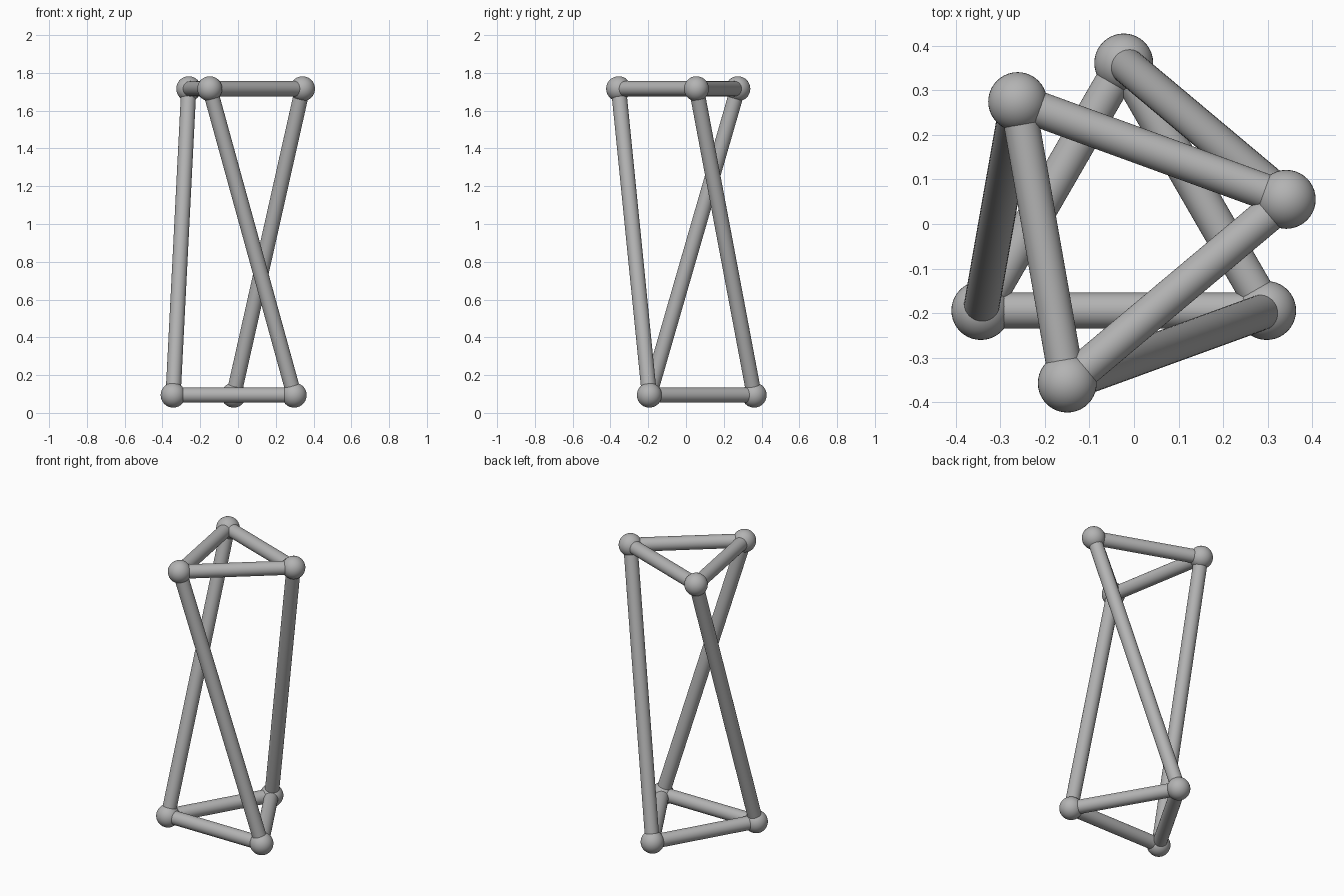
import bpy
from math import cos, sin, radians
from mathutils import Vector

cube = bpy.data.objects.get("Cube")
if cube:
    bpy.data.objects.remove(cube, do_unlink=True)

CENTRE_X, CENTRE_Y, RING = -0.023, -0.009, 0.37
LOW_Z, HIGH_Z = 0.094, 1.716
BALL_R, ROD_R = 0.066, 0.04

grey = bpy.data.materials.new("plain grey")
grey.use_nodes = True
colour = (0.45, 0.45, 0.45, 1)
grey.diffuse_color = colour
grey.node_tree.nodes["Principled BSDF"].inputs["Base Color"].default_value = colour


def finish(name):
    obj = bpy.context.object
    obj.name = name
    obj.data.materials.append(grey)
    bpy.ops.object.shade_smooth_by_angle()


def ball(name, centre):
    bpy.ops.mesh.primitive_uv_sphere_add(segments=40, ring_count=20, radius=BALL_R, location=centre)
    finish(name)


def rod(name, start, end):
    axis = end - start
    bpy.ops.mesh.primitive_cylinder_add(vertices=40, radius=ROD_R, depth=axis.length,
                                        location=(start + end) / 2,
                                        rotation=axis.to_track_quat('Z', 'Y').to_euler())
    finish(name)


def triangle(first_angle, z):
    angles = [radians(first_angle + 120 * i) for i in range(3)]
    return [Vector((CENTRE_X + RING * cos(a), CENTRE_Y + RING * sin(a), z)) for a in angles]


# Twisted prism: the upper triangle is turned against the lower one
lower = triangle(90, LOW_Z)
upper = triangle(10, HIGH_Z)

for i in range(3):
    j = (i + 1) % 3
    # Joints
    ball(f"lower_joint_{i + 1}", lower[i])
    ball(f"upper_joint_{i + 1}", upper[i])
    # Triangle edges and slanted struts
    rod(f"lower_rod_{i + 1}", lower[i], lower[j])
    rod(f"upper_rod_{i + 1}", upper[i], upper[j])
    rod(f"slanted_strut_{i + 1}", lower[i], upper[i])
